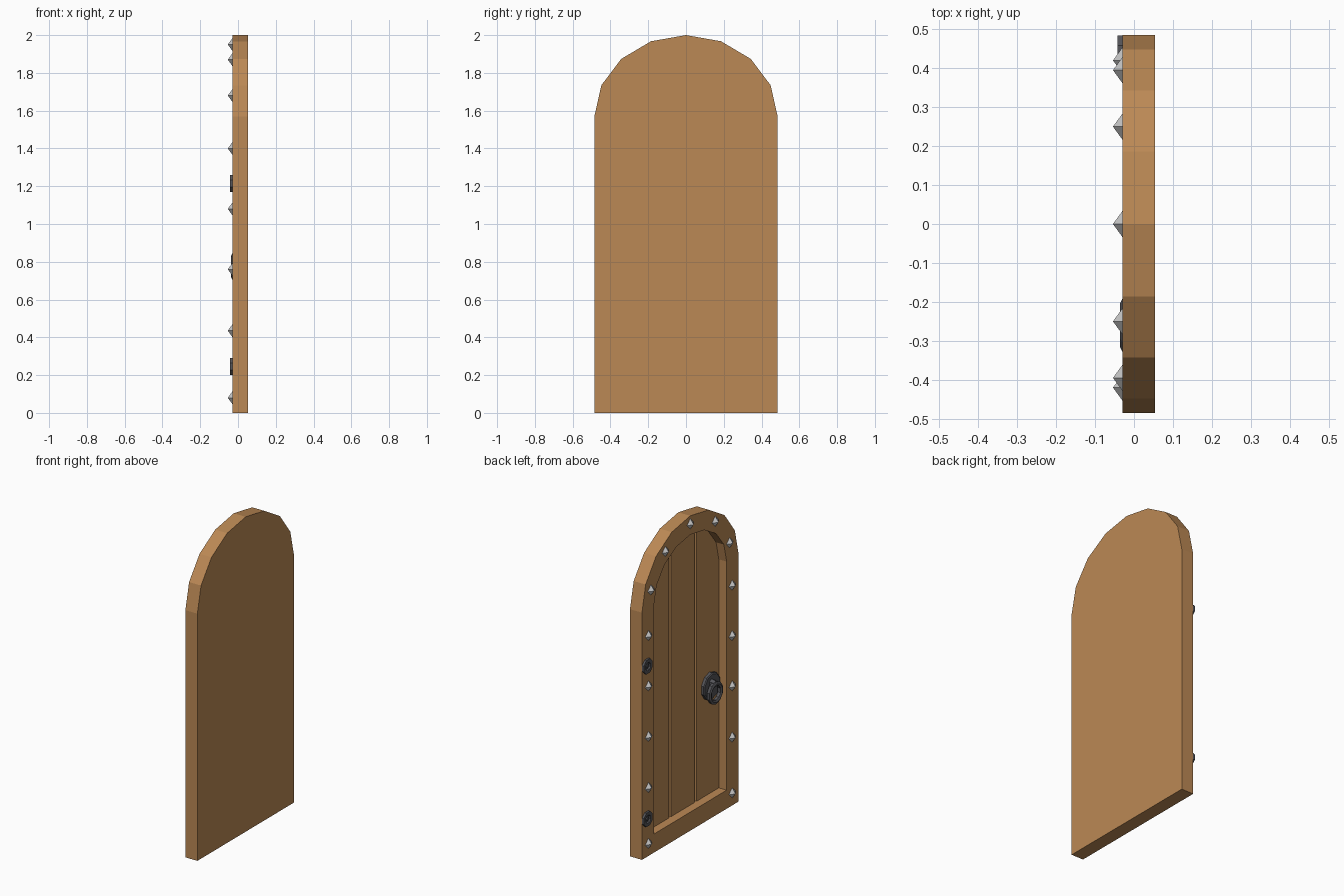
import bpy, bmesh, math
from mathutils import Vector

if "Cube" in bpy.data.objects:
    bpy.data.objects.remove(bpy.data.objects["Cube"])

def material(name, col):
    m = bpy.data.materials.new(name)
    m.diffuse_color = (*col, 1)
    m.use_nodes = True
    m.node_tree.nodes["Principled BSDF"].inputs["Base Color"].default_value = m.diffuse_color
    return m

wood = material("wood", (0.50, 0.25, 0.09))
iron = material("dark_iron", (0.09, 0.09, 0.10))
FRONT, BACK = -0.03, 0.054


def finish(bm, name, mat=None):
    bmesh.ops.recalc_face_normals(bm, faces=bm.faces)
    me = bpy.data.meshes.new(name)
    bm.to_mesh(me)
    bm.free()
    if mat:
        me.materials.append(mat)
    ob = bpy.data.objects.new(name, me)
    bpy.context.collection.objects.link(ob)
    return ob


def loft(loops, closed=False):
    """Skin matching loops; cap the ends, or join last to first."""
    bm = bmesh.new()
    rows = [[bm.verts.new(p) for p in lp] for lp in loops]
    n = len(rows[0])
    pairs = list(zip(rows, rows[1:])) + ([(rows[-1], rows[0])] if closed else [])
    for a, b in pairs:
        for i in range(n):
            j = (i + 1) % n
            bm.faces.new((a[i], a[j], b[j], b[i]))
    if not closed:
        bm.faces.new(rows[0])
        bm.faces.new(rows[-1])
    return bm


def arch(x, half, bottom, top, spring=1.57):
    """Arched outline in the plane at x."""
    pts = [(x, half, bottom)]
    for i in range(9):
        a = math.pi * i / 8
        pts.append((x, half * math.cos(a), spring + (top - spring) * math.sin(a)))
    return pts + [(x, -half, bottom)]


def circle(x, r, y, z, n):
    return [(x, y + r * math.cos(2 * math.pi * (i + .5) / n),
             z + r * math.sin(2 * math.pi * (i + .5) / n)) for i in range(n)]


# Door frame with recessed, closed back
outer, inner = (0.485, 0, 2.0), (0.365, 0.118, 1.88)
finish(loft([arch(BACK, *outer), arch(FRONT, *outer),
             arch(FRONT, *inner), arch(0.046, *inner)]), "door_frame", wood)

# Three planks cut from the inner arch
gap = 0.011
for k, (lo, hi) in enumerate([(-0.5, -0.13 - gap), (-0.13 + gap, 0.125 - gap), (0.125 + gap, 0.5)]):
    bm = loft([arch(0.025, *inner), arch(0.046, *inner)])
    for y, n in ((lo, -1), (hi, 1)):
        r = bmesh.ops.bisect_plane(bm, geom=bm.verts[:] + bm.edges[:] + bm.faces[:],
                                   plane_co=Vector((0, y, 0)), plane_no=Vector((0, n, 0)),
                                   clear_outer=True)
        cut = [e for e in r["geom_cut"] if isinstance(e, bmesh.types.BMEdge)]
        if cut:
            bmesh.ops.holes_fill(bm, edges=cut)
    finish(bm, f"plank_{k + 1}", wood)

# Pyramid studs, mirrored left and right
half_studs = [(0.42, z) for z in (0.08, 0.435, 0.76, 1.08, 1.40)] + [(0.395, 1.68), (0.25, 1.87)]
studs = [(0, 1.95)] + half_studs + [(-y, z) for y, z in half_studs]
for y, z in studs:
    bpy.ops.mesh.primitive_cone_add(vertices=4, radius1=0.033, radius2=0, depth=0.024,
                                    location=(FRONT - 0.012, y, z),
                                    rotation=(0, -math.pi / 2, 0))
    bpy.context.object.name = "stud"

# Hinge bosses with a sunken centre
for z in (0.245, 1.215):
    prof = [(FRONT + 0.005, 0.048), (-0.043, 0.048), (-0.043, 0.026),
            (-0.033, 0.022), (-0.033, 0.014), (-0.041, 0.010)]
    finish(loft([circle(x, r, 0.44, z, 8) for x, r in prof]), "hinge_boss", iron)

# Handle: back plate, mount and pull ring
plate = [(0.03, 0.085), (0.008, 0.085), (0.003, 0.078)]
finish(loft([circle(x, r, -0.27, 0.805, 10) for x, r in plate]), "handle_plate", iron)
mount = [(0.008, 0.026), (-0.028, 0.02)]
finish(loft([circle(x, r, -0.26, 0.832, 6) for x, r in mount]), "handle_mount", iron)
ring = [(-0.01, 0.068), (-0.03, 0.071), (-0.036, 0.058), (-0.03, 0.046), (-0.01, 0.046)]
finish(loft([circle(x, r, -0.26, 0.775, 10) for x, r in ring], closed=True), "handle_ring", iron)
